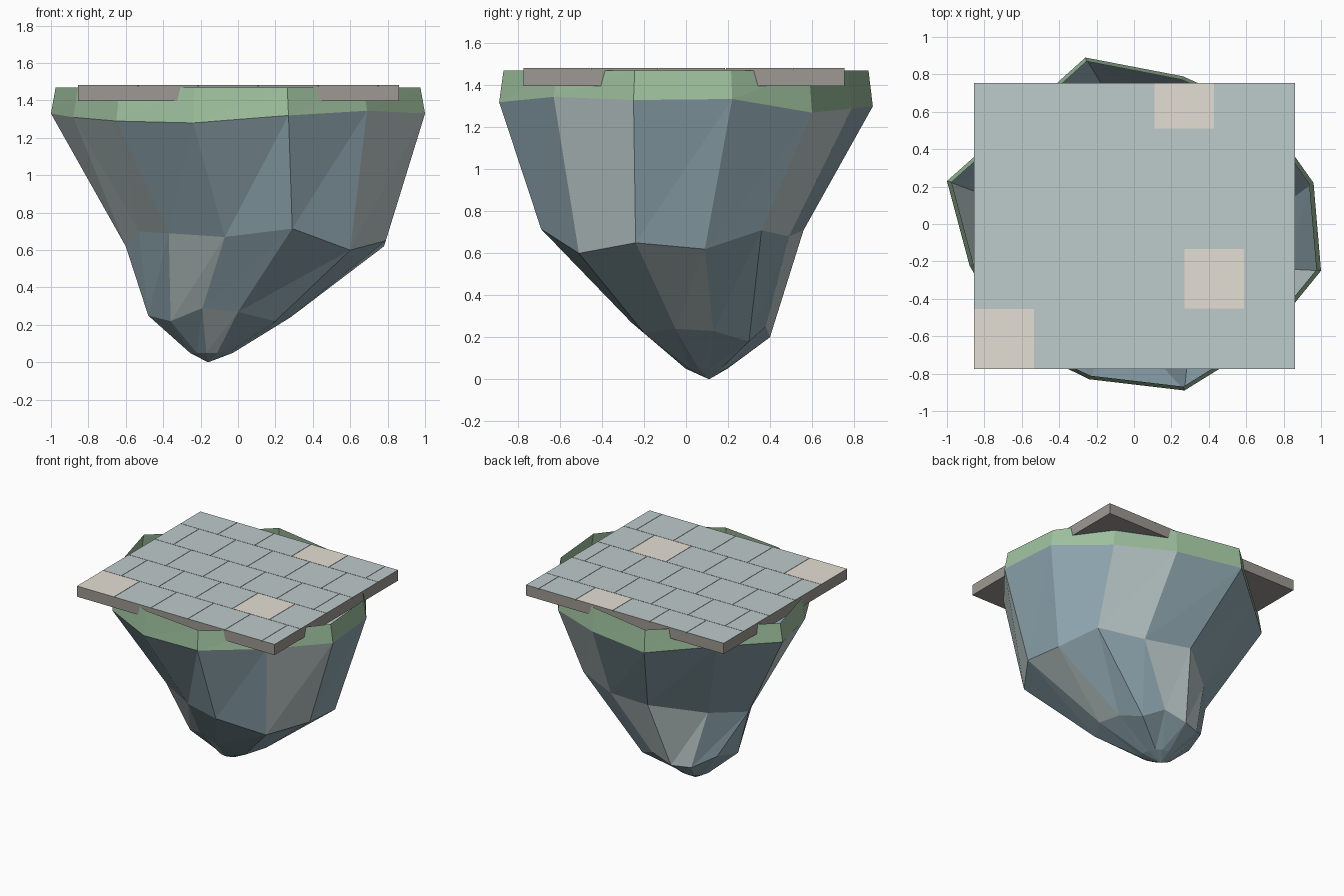
import bpy
import bmesh
from mathutils import Vector

default_cube = bpy.data.objects.get("Cube")
if default_cube:
    bpy.data.objects.remove(default_cube, do_unlink=True)


def linear(channel):
    value = channel / 255
    return value / 12.92 if value <= 0.04045 else ((value + 0.055) / 1.055) ** 2.4


def make_material(name, red, green, blue):
    material = bpy.data.materials.new(name)
    material.use_nodes = True
    colour = (linear(red), linear(green), linear(blue), 1)
    material.diffuse_color = colour
    shader = material.node_tree.nodes["Principled BSDF"]
    shader.inputs["Base Color"].default_value = colour
    shader.inputs["Roughness"].default_value = 0.9
    return material


blue_rock = make_material("blue grey rock", 143, 167, 176)
pale_rock = make_material("pale grey rock", 188, 201, 201)
grass = make_material("grass green", 158, 192, 158)
brown_stone = make_material("brown stone", 157, 153, 146)
grey_tile = make_material("grey tile", 190, 203, 203)
beige_tile = make_material("beige tile", 228, 222, 211)


def finish_object(name, bm, materials):
    mesh = bpy.data.meshes.new(name)
    bm.to_mesh(mesh)
    bm.free()
    for material in materials:
        mesh.materials.append(material)
    obj = bpy.data.objects.new(name, mesh)
    bpy.context.collection.objects.link(obj)
    return obj


def bridge_rings(bm, upper, lower, pale_sides=(), flipped_sides=()):
    """Join two rings with triangle pairs; chosen sides are pale or split the other way."""
    count = len(upper)
    for i in range(count):
        j = (i + 1) % count
        a, b, c, d = upper[i], lower[i], lower[j], upper[j]
        pair = ((a, b, c), (a, c, d)) if i in flipped_sides else ((a, b, d), (b, c, d))
        for corners in pair:
            face = bm.faces.new(corners)
            face.material_index = 1 if i in pale_sides else 0


def add_ring(bm, points):
    return [bm.verts.new(p) for p in points]


# Cross-sections of the rock, anticlockwise from the left side
rim_section = [
    (0.96, 0.22, 1.335), (0.69, 0.60, 1.27), (0.26, 0.79, 1.29),
    (-0.26, 0.89, 1.30), (-0.65, 0.54, 1.32), (-1.00, 0.23, 1.33),
    (-0.88, -0.22, 1.31), (-0.65, -0.63, 1.29), (-0.24, -0.83, 1.28),
    (0.27, -0.89, 1.32), (0.69, -0.63, 1.345), (1.00, -0.25, 1.33),
]
waist_section = [
    (0.78, 0.09, 0.62), (0.64, 0.36, 0.71), (0.31, 0.49, 0.68),
    (-0.06, 0.56, 0.71), (-0.40, 0.30, 0.64), (-0.60, 0.08, 0.62),
    (-0.53, -0.12, 0.70), (-0.37, -0.36, 0.69), (-0.07, -0.52, 0.67),
    (0.29, -0.69, 0.715), (0.60, -0.51, 0.60), (0.79, -0.24, 0.65),
]
foot_section = [
    (0.25, 0.13, 0.23), (0.17, 0.30, 0.18), (0.03, 0.38, 0.25),
    (-0.15, 0.40, 0.20), (-0.29, 0.35, 0.20), (-0.43, 0.23, 0.28),
    (-0.48, 0.04, 0.25), (-0.36, -0.08, 0.22), (-0.19, -0.20, 0.29),
    (0.00, -0.26, 0.27), (0.20, -0.20, 0.22), (0.28, -0.05, 0.24),
]
tip_point = Vector((-0.16, 0.11, 0))
point_section = [tip_point.lerp(Vector(p), 0.3) for p in foot_section]
for p in point_section:
    p.z = 0.05

# Hanging rock, open at the top
bm = bmesh.new()
rim = add_ring(bm, rim_section)
waist = add_ring(bm, waist_section)
foot = add_ring(bm, foot_section)
point = add_ring(bm, point_section)
tip = bm.verts.new(tip_point)
bridge_rings(bm, rim, waist, (1, 5, 6, 10))
bridge_rings(bm, waist, foot, (2, 3, 7, 11), (5,))
bridge_rings(bm, foot, point, (8,))
for i in range(len(point)):
    bm.faces.new((point[i], tip, point[(i + 1) % len(point)]))
finish_object("hanging_rock", bm, [blue_rock, pale_rock])

# Grass band around the top of the rock
bm = bmesh.new()
band_top = add_ring(bm, [(x * 0.975, y * 0.977, 1.47) for x, y, z in rim_section])
band_bottom = add_ring(bm, rim_section)
bridge_rings(bm, band_top, band_bottom)
finish_object("grass_band", bm, [grass])

# Paved deck
LEFT, RIGHT, FRONT, BACK = -0.855, 0.86, -0.775, 0.755
BOTTOM, BED, TOP = 1.398, 1.475, 1.482
TILE, JOINT = 0.321, 0.003


def add_block(bm, x0, x1, y0, y1, z0, z1, top_material):
    created = bmesh.ops.create_cube(bm, size=1)["verts"]
    for v in created:
        v.co = Vector((x1 if v.co.x > 0 else x0,
                       y1 if v.co.y > 0 else y0,
                       z1 if v.co.z > 0 else z0))
    for face in {f for v in created for f in v.link_faces}:
        if all(v.co.z > z1 - 0.0001 for v in face.verts):
            face.material_index = top_material


# Slab with a grey bed showing in the joints
bm = bmesh.new()
add_block(bm, LEFT, RIGHT, FRONT, BACK, BOTTOM, BED, 1)
finish_object("deck_slab", bm, [brown_stone, grey_tile])

# Staggered paving tiles, with a few beige ones (row, column)
beige_spots = {(0, 0), (1, 4), (4, 3)}
bm = bmesh.new()
row, y = 0, FRONT
while y < BACK - JOINT:
    y_end = min(y + TILE, BACK)
    column, x = 0, LEFT
    while x < RIGHT - JOINT:
        width = TILE / 2 if row % 2 and column == 0 else TILE
        x_end = min(x + width, RIGHT)
        # Joints lie only between neighbouring tiles
        add_block(bm,
                  x if column == 0 else x + JOINT / 2,
                  x_end if x_end == RIGHT else x_end - JOINT / 2,
                  y if row == 0 else y + JOINT / 2,
                  y_end if y_end == BACK else y_end - JOINT / 2,
                  BED, TOP, 2 if (row, column) in beige_spots else 1)
        x = x_end
        column += 1
    y = y_end
    row += 1
finish_object("paving_tiles", bm, [brown_stone, grey_tile, beige_tile])
